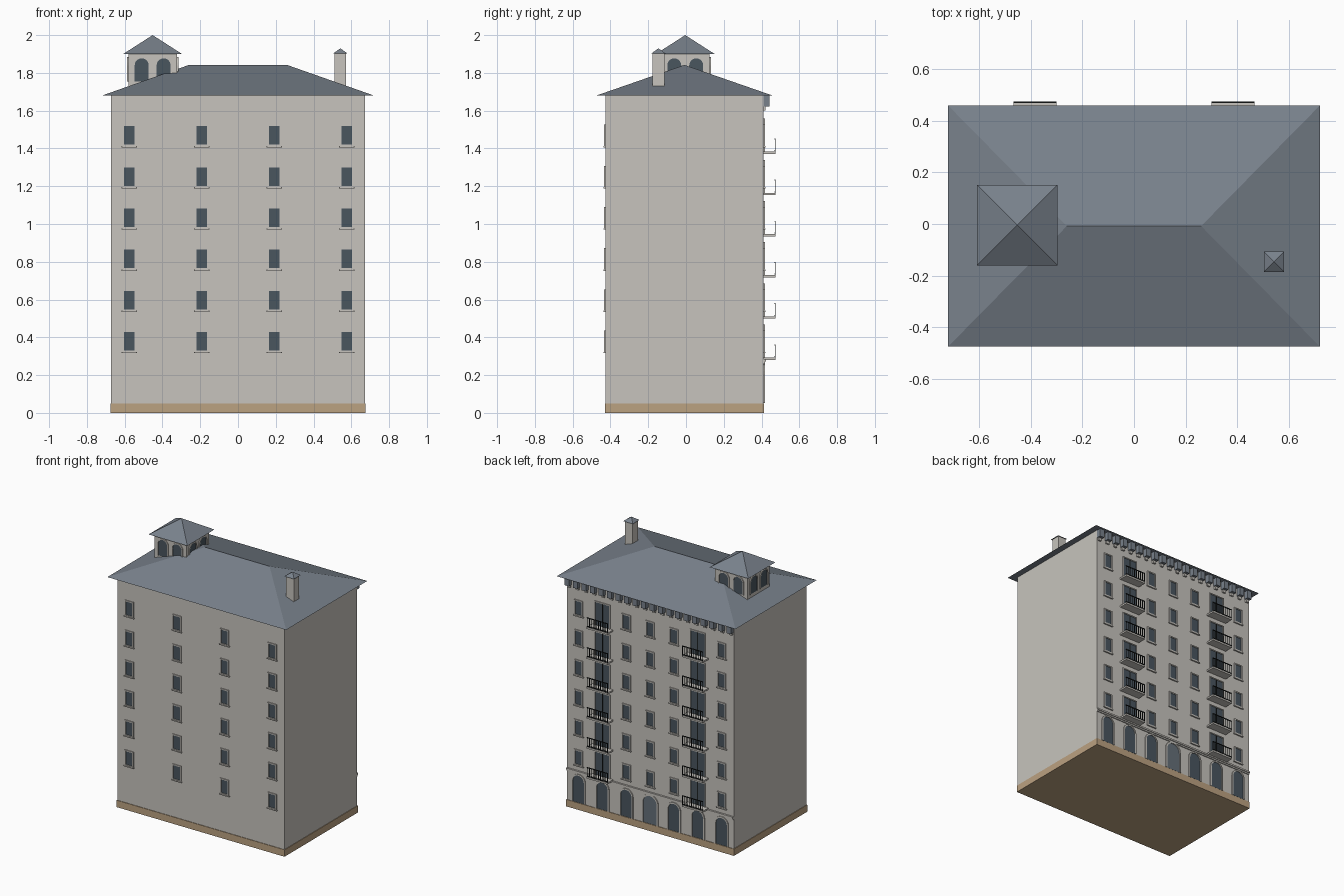
import bpy, bmesh, math
from mathutils import Matrix, Vector

if "Cube" in bpy.data.objects:
    bpy.data.objects.remove(bpy.data.objects["Cube"], do_unlink=True)


def material(name, rgb):
    m = bpy.data.materials.new(name)
    m.use_nodes = True
    m.diffuse_color = (*rgb, 1)
    m.node_tree.nodes["Principled BSDF"].inputs["Base Color"].default_value = (*rgb, 1)
    return m


PLASTER = material("pale plaster", (0.57, 0.55, 0.51))
STONE = material("tan stone", (0.50, 0.36, 0.22))
SLATE = material("grey slate", (0.19, 0.22, 0.26))
GLASS = material("dark glass", (0.068, 0.092, 0.114))
DOOR = material("blue grey door", (0.13, 0.16, 0.19))
METAL = material("black metal", (0.012, 0.015, 0.015))

parts = {}


def part(name, mat):
    """Mesh under construction for a named part."""
    if name not in parts:
        parts[name] = (bmesh.new(), mat)
    return parts[name][0]


def box(bm, lo, hi, M=Matrix()):
    lo, hi = Vector(lo), Vector(hi)
    fit = Matrix.Translation((lo + hi) / 2) @ Matrix.Diagonal((*(hi - lo), 1))
    bmesh.ops.create_cube(bm, size=1, matrix=M @ fit)


def hip_roof(bm, cx, cy, hx, hy, z0, z1, ridge=0):
    """Solid hipped roof; a zero ridge gives a pyramid."""
    base = [bm.verts.new((cx + sx * hx, cy + sy * hy, z0))
            for sx, sy in ((-1, -1), (1, -1), (1, 1), (-1, 1))]
    a = bm.verts.new((cx - ridge, cy, z1))
    b = bm.verts.new((cx + ridge, cy, z1)) if ridge else a
    bm.faces.new(base[::-1])
    for i, top in enumerate(([b, a], [b], [a, b], [a])):
        if len(top) == 2 and top[0] is top[1]:
            top = top[:1]
        bm.faces.new([base[i], base[(i + 1) % 4]] + top)


def wall_frame(angle, dist, cx, cy):
    """Local axes on a wall: along, up, outward."""
    n = Vector((math.sin(angle), -math.cos(angle), 0))
    up = Vector((0, 0, 1))
    u = up.cross(n)
    M = Matrix((u, up, n)).transposed().to_4x4()
    return Matrix.Translation(Vector((cx, cy, 0)) + n * dist) @ M


def rect(u, v, w, h, g=0):
    return [(u + a * (w / 2 + g), v + h / 2 + b * (h / 2 + g))
            for a, b in ((-1, -1), (1, -1), (1, 1), (-1, 1))]


def arch(u, v, w, h, g=0):
    r = w / 2 + g
    spring = v + h - w / 2
    curve = [(u + r * math.cos(t * math.pi / 10), spring + r * math.sin(t * math.pi / 10))
             for t in range(11)]
    return [(u + r, v)] + curve + [(u - r, v)]


def prism(bm, M, outline, d0, d1):
    a, b = ([bm.verts.new(M @ Vector((u, v, d))) for u, v in outline] for d in (d0, d1))
    bm.faces.new(b)
    bm.faces.new(a[::-1])
    for i in range(len(a)):
        j = (i + 1) % len(a)
        bm.faces.new((a[i], a[j], b[j], b[i]))


def surround(bm, M, inner, outer, d0, d1, closed):
    """Raised trim between two matching outlines."""
    n = len(inner)
    for i in range(n if closed else n - 1):
        j = (i + 1) % n
        prism(bm, M, [inner[i], outer[i], outer[j], inner[j]], d0, d1)


def opening(label, M, shape, dims, grow, mat=GLASS, proud=0.007):
    prism(part(label, mat), M, shape(*dims), -0.004, 0.002)
    surround(part(label + "_trim", PLASTER), M, shape(*dims), shape(*dims, grow),
             -0.004, proud, shape is rect)


# Main block, plinth and roof
CY, HX, HY = -0.008, 0.672, 0.418
EAVE, BAY, STEP, FLOORS = 1.68, 0.192, 0.218, 6
box(part("walls", PLASTER), (-HX, CY - HY, 0.04), (HX, CY + HY, EAVE))
box(part("plinth", STONE), (-HX - .004, CY - HY - .004, 0), (HX + .004, CY + HY + .004, 0.05))
hip_roof(part("main_roof", SLATE), 0, CY, 0.72, 0.467, EAVE, 1.842, 0.26)

front = wall_frame(0, HY, 0, CY)
back = wall_frame(math.pi, HY, 0, CY)

for floor in range(FLOORS):
    z = 0.33 + floor * STEP
    # Plain windows, each with a sill
    for M, columns in ((front, (-3, -1, 1, 3)), (back, (-3, -1, 0, 1, 3))):
        for c in columns:
            opening("windows", M, rect, (c * BAY, z, 0.054, 0.098), 0.008)
            box(part("window_sills", PLASTER), (c * BAY - 0.04, z - 0.014, -0.004),
                (c * BAY + 0.04, z - 0.007, 0.01), M)
    # Balconies with glazed double doors
    for c in (-2, 2):
        u, deck = c * BAY, z - 0.037
        opening("balcony_doors", back, rect, (u, deck, 0.11, 0.168), 0.007)
        rails = part("balcony_rails", METAL)
        box(rails, (u - 0.003, deck, 0), (u + 0.003, deck + 0.168, 0.006), back)
        box(part("balcony_slabs", PLASTER), (u - 0.083, deck - 0.012, -0.004),
            (u + 0.083, deck, 0.065), back)
        for h in (0.008, 0.07):
            box(rails, (u - 0.083, deck + h - 0.005, 0.059), (u + 0.083, deck + h, 0.065), back)
        for i in range(10):
            b = u - 0.081 + i * 0.018
            box(rails, (b - 0.002, deck, 0.06), (b + 0.002, deck + 0.068, 0.064), back)

# Ground floor arches with the entrance in the middle
for c in range(-3, 4):
    if c:
        opening("ground_arches", back, arch, (c * BAY, 0.052, 0.09, 0.198), 0.01)
    else:
        opening("entrance", back, arch, (0, 0.052, 0.11, 0.203), 0.012, DOOR)

# String course above the ground floor
course = part("string_course", PLASTER)
box(course, (-HX, 0.262, -0.004), (HX, 0.272, 0.007), back)
box(course, (-HX, 0.272, -0.004), (HX, 0.284, 0.013), back)

# Eave brackets along the decorated side
COUNT = 20
for i in range(COUNT):
    u = -HX + 0.02 + i * (2 * HX - 0.04) / (COUNT - 1)
    box(part("eave_brackets", SLATE), (u - 0.018, 1.622, -0.004), (u + 0.018, EAVE, 0.032), back)
    box(part("bracket_feet", PLASTER), (u - 0.012, 1.602, -0.004), (u + 0.012, 1.622, 0.012), back)

# Roof lantern with paired arches on each side
LX, LY, LH = -0.452, -0.004, 0.129
box(part("lantern_walls", PLASTER), (LX - LH, LY - LH, 1.70), (LX + LH, LY + LH, 1.902))
hip_roof(part("lantern_roof", SLATE), LX, LY, 0.156, 0.156, 1.90, 2.0)
for k in range(4):
    M = wall_frame(k * math.pi / 2, LH, LX, LY)
    for s in (-1, 1):
        opening("lantern_arches", M, arch, (s * 0.058, 1.755, 0.074, 0.122), 0.008)

# Chimney
KX, KY = 0.542, -0.146
box(part("chimney", PLASTER), (KX - 0.031, KY - 0.031, 1.70), (KX + 0.031, KY + 0.031, 1.904))
hip_roof(part("chimney_cap", SLATE), KX, KY, 0.039, 0.039, 1.902, 1.93)

# Turn each part into an object
for name, (bm, mat) in parts.items():
    bmesh.ops.recalc_face_normals(bm, faces=bm.faces)
    mesh = bpy.data.meshes.new(name)
    bm.to_mesh(mesh)
    bm.free()
    mesh.materials.append(mat)
    bpy.context.collection.objects.link(bpy.data.objects.new(name, mesh))
